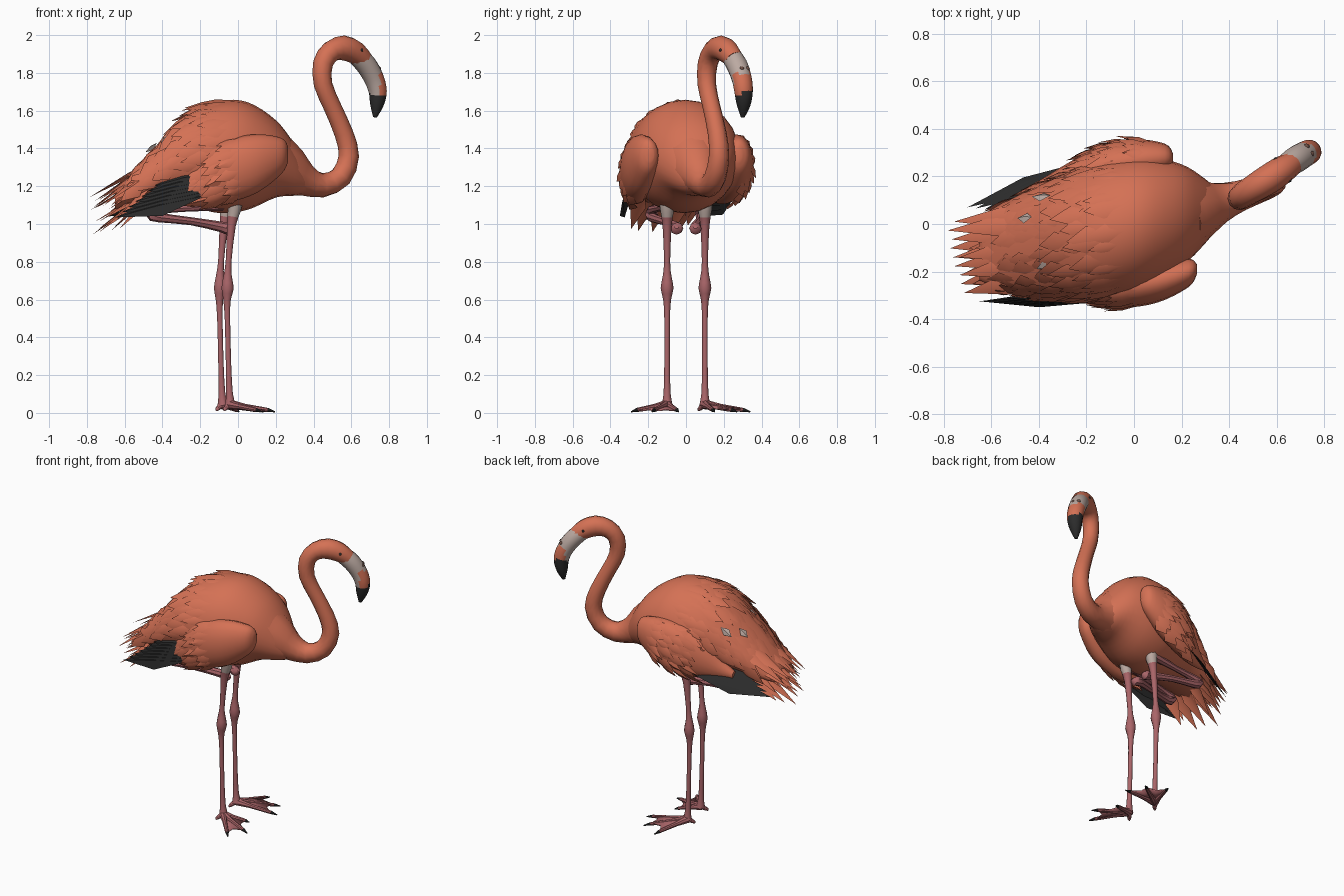
import bpy, bmesh, math, random
from mathutils import Vector

random.seed(4)
if "Cube" in bpy.data.objects:
    bpy.data.objects.remove(bpy.data.objects["Cube"])


def material(name, rgb):
    m = bpy.data.materials.new(name)
    m.use_nodes = True
    m.diffuse_color = (*rgb, 1)
    m.node_tree.nodes["Principled BSDF"].inputs["Base Color"].default_value = (*rgb, 1)
    return m


CORAL = material("coral plumage", (0.66, 0.165, 0.09))
PINK = material("dusky pink skin", (0.40, 0.13, 0.14))
BLACK = material("black", (0.025, 0.025, 0.025))
PALE = material("pale bill", (0.50, 0.40, 0.36))
BROWN = material("nostril brown", (0.16, 0.08, 0.06))


def finish(name, bm, mats, rule=None, angle=40):
    mesh = bpy.data.meshes.new(name)
    for f in bm.faces:
        f.smooth = True
        if rule:
            f.material_index = rule(f.calc_center_median())
    bm.to_mesh(mesh)
    bm.free()
    for m in mats:
        mesh.materials.append(m)
    mesh.set_sharp_from_angle(angle=math.radians(angle))
    ob = bpy.data.objects.new(name, mesh)
    bpy.context.collection.objects.link(ob)
    return ob


def smooth_rows(rows, steps):
    """Catmull-Rom interpolation of centre and radius rows."""
    rows = [tuple(r) if len(r) == 5 else (*r, r[3]) for r in rows]
    out = []
    for i in range(len(rows) - 1):
        a, b = rows[max(i - 1, 0)], rows[i]
        c, d = rows[i + 1], rows[min(i + 2, len(rows) - 1)]
        for s in range(steps):
            t = s / steps
            out.append([0.5 * (2 * q + (r - p) * t + (2 * p - 5 * q + 4 * r - w) * t * t
                        + (3 * q - p - 3 * r + w) * t ** 3) for p, q, r, w in zip(a, b, c, d)])
    return out + [list(rows[-1])]


def loft(name, rows, mats, n=12, steps=3, side=(0, 1, 0), upright=False, rule=None):
    """Skin rings of (x, y, z, side radius, other radius)."""
    rows = smooth_rows(rows, steps)
    bm, rings = bmesh.new(), []
    for i, row in enumerate(rows):
        c = Vector(row[:3])
        t = Vector(rows[min(i + 1, len(rows) - 1)][:3]) - Vector(rows[max(i - 1, 0)][:3])
        t = Vector((-1, 0, 0)) if upright else t.normalized()
        u = Vector(side)
        u = (u - t * u.dot(t)).normalized()
        v = t.cross(u)
        rings.append([bm.verts.new(c + u * math.cos(k * math.tau / n) * row[3]
                                   + v * math.sin(k * math.tau / n) * row[4]) for k in range(n)])
    for a, b in zip(rings, rings[1:]):
        for k in range(n):
            bm.faces.new((a[k], a[(k + 1) % n], b[(k + 1) % n], b[k]))
    bm.faces.new(rings[0])
    bm.faces.new(rings[-1])
    bmesh.ops.recalc_face_normals(bm, faces=bm.faces[:])
    finish(name, bm, mats, rule)
    return rows


def feather(bm, base, tip, normal, width):
    """Pointed blade with a raised central ridge."""
    d = tip - base
    w = normal.cross(d).normalized() * width / 2
    n = normal.normalized()
    mid = base + d * 0.5
    b, t, m, l, r = [bm.verts.new(p) for p in (
        base, tip, mid + n * width * 0.14, mid + w - n * 0.006, mid - w - n * 0.006)]
    for f in ((b, m, l), (b, r, m), (m, t, l), (r, t, m)):
        bm.faces.new(f)


def plumage(name, rows, x_from, x_to, angles, length, width, lift):
    """Rows of feathers swept back over a lofted part, looser to the rear."""
    bm = bmesh.new()

    def spot(row, a):
        return Vector((row[0], row[1] + math.cos(a) * row[3], row[2] + math.sin(a) * row[4]))

    for i in range(0, len(rows) - 1, 2):
        row, nxt = rows[i], rows[i + 1]
        if not x_to < row[0] < x_from:
            continue
        loose = min(1, 0.25 + (x_from - row[0]) * 2)
        for deg in angles:
            a = math.radians(deg + random.uniform(-6, 6))
            n = Vector((0, math.cos(a) / row[3], math.sin(a) / row[4])).normalized()
            p = spot(row, a)
            d = (spot(nxt, a) - p).normalized() + n * random.uniform(0.3, 1.2) * lift * loose
            d.z -= 0.05 + 0.12 * abs(math.cos(a))
            size = length * random.uniform(0.8, 1.25)
            feather(bm, p - n * 0.004, p + d.normalized() * size, n, width * random.uniform(0.8, 1.2))
    finish(name, bm, [CORAL], angle=50)


# Body, turned slightly so the tail swings to the right
trunk = [(0.36, 1.235, 0.07, 0.07), (0.3, 1.285, 0.135, 0.135), (0.2, 1.345, 0.215, 0.205),
         (0.05, 1.36, 0.275, 0.285), (-0.1, 1.355, 0.29, 0.297), (-0.25, 1.345, 0.27, 0.252),
         (-0.4, 1.28, 0.235, 0.168), (-0.55, 1.19, 0.18, 0.095), (-0.65, 1.12, 0.12, 0.04)]
body = loft("body", [(x, 0.18 * x, z, w, h) for x, z, w, h in trunk], [CORAL], 24, 4, upright=True)
plumage("body_feathers", body, 0.02, -0.54, range(0, 181, 15), 0.17, 0.085, 0.09)

# Pale feathers on the back
bm = bmesh.new()
for base, tip, n in (((-0.34, -0.17, 1.48), (-0.41, -0.19, 1.43), (-0.3, -0.8, 0.6)),
                     ((-0.35, 0.12, 1.45), (-0.43, 0.115, 1.40), (-0.4, 0.8, 0.6)),
                     ((-0.43, 0.03, 1.43), (-0.49, 0.025, 1.38), (-0.6, 0.5, 0.6))):
    feather(bm, Vector(base), Vector(tip), Vector(n), 0.05)
finish("pale_back_feathers", bm, [PALE])

# Folded wings
wing = [(0.265, -0.19, 1.37, 0.02, 0.04), (0.23, -0.205, 1.36, 0.06, 0.095),
        (0.1, -0.24, 1.32, 0.09, 0.155), (-0.05, -0.26, 1.28, 0.092, 0.165),
        (-0.18, -0.26, 1.23, 0.07, 0.125), (-0.28, -0.26, 1.18, 0.045, 0.065),
        (-0.36, -0.27, 1.15, 0.02, 0.025)]
left_wing = [(x - 0.1, 0.36 * x - y - 0.01, z, w, h) for x, y, z, w, h in wing]
for name, rows, angles in (("right_wing", wing, range(105, 246, 20)),
                           ("left_wing", left_wing, range(-65, 76, 20))):
    surface = loft(name, rows, [CORAL], 16, 4, upright=True)
    plumage(name + "_feathers", surface, 0.08, -0.2, angles, 0.14, 0.07, 0.09)

# Black flight feathers behind each wing, lowest and longest first
for name, base, tip, normal in (
        ("right_flight_feathers", Vector((-0.17, -0.33, 1.15)), Vector((-0.65, -0.325, 1.035)), (0, -1, 0.6)),
        ("left_flight_feathers", Vector((-0.22, 0.26, 1.15)), Vector((-0.7, 0.07, 1.04)), (0.35, 1, 0.8))):
    bm = bmesh.new()
    for k in range(7):
        inward = Vector((0, -0.005 * k * normal[1], 0))
        feather(bm, base + Vector((0.005 * k, 0, 0.02 * k)) + inward,
                tip + Vector((0.035 * k, 0, 0.028 * k)) + inward, Vector(normal), 0.11)
    finish(name, bm, [BLACK])

# Tail fan, in three layers
bm = bmesh.new()
for layer in range(3):
    for k in range(9):
        s = k / 8
        base = Vector((-0.36 - 0.03 * layer, -0.22 + 0.27 * s, 1.38 - 0.09 * layer))
        tip = Vector((-0.67 - 0.07 * s - random.uniform(-0.05, 0.06), -0.29 + 0.3 * s,
                      1.13 - 0.07 * layer + random.uniform(-0.05, 0.03)))
        feather(bm, base, tip, Vector((-0.45, 0.5 * (s - 0.5), 0.9)), 0.09)
finish("tail_feathers", bm, [CORAL], angle=50)

# Curved neck running into the head
FACING = Vector((-0.55, 0.83, 0))
loft("neck_and_head", [
    (0.2, 0.045, 1.31, 0.165, 0.17), (0.28, 0.065, 1.27, 0.128, 0.135), (0.36, 0.09, 1.23, 0.087, 0.085),
    (0.45, 0.12, 1.205, 0.064),
    (0.545, 0.155, 1.25, 0.058), (0.587, 0.175, 1.36, 0.054), (0.56, 0.165, 1.48, 0.05),
    (0.5, 0.135, 1.62, 0.047), (0.45, 0.11, 1.74, 0.049), (0.45, 0.115, 1.85, 0.053),
    (0.495, 0.145, 1.915, 0.057), (0.56, 0.185, 1.932, 0.062, 0.066),
    (0.62, 0.225, 1.908, 0.06, 0.062), (0.665, 0.255, 1.87, 0.05)], [CORAL], 12, 2, FACING)


# Hooked bill: pale base, coral outer bend, black tip
def bill_colour(c):
    if c.z < 1.695 + 0.4 * (c.y - 0.3):
        return 2
    return 1 if c.z < 1.8 and c.x * 0.83 + c.y * 0.55 > 0.762 else 0


loft("bill", [(0.63, 0.235, 1.895, 0.05, 0.055), (0.68, 0.27, 1.84, 0.056, 0.056),
              (0.72, 0.295, 1.77, 0.054, 0.053), (0.74, 0.305, 1.70, 0.05, 0.048),
              (0.735, 0.305, 1.63, 0.037, 0.036), (0.725, 0.3, 1.565, 0.01, 0.01)],
     [PALE, CORAL, BLACK], 16, 4, FACING, rule=bill_colour)

# Eyes and nostrils
for label, s in (("left", 1), ("right", -1)):
    for part, spot, out, radius, mat in (("eye", (0.625, 0.228, 1.92), 0.053, 0.009, BLACK),
                                         ("nostril", (0.735, 0.31, 1.822), 0.018, 0.013, BROWN)):
        bm = bmesh.new()
        bmesh.ops.create_uvsphere(bm, u_segments=10, v_segments=6, radius=radius)
        bmesh.ops.translate(bm, verts=bm.verts[:], vec=Vector(spot) + FACING * out * s)
        finish(f"{label}_{part}", bm, [mat])

# Legs, each with a knobbly joint and a webbed foot
LEG = [(-0.015, 1.12, 0.042), (-0.02, 1.07, 0.036), (-0.035, 0.99, 0.024), (-0.05, 0.8, 0.016),
       (-0.055, 0.72, 0.024), (-0.055, 0.66, 0.034), (-0.058, 0.6, 0.021), (-0.056, 0.5, 0.015),
       (-0.05, 0.25, 0.015), (-0.045, 0.1, 0.019), (-0.04, 0.04, 0.03)]
TOES = {"right": ((0.17, -0.19), (0.24, -0.08), (0.16, 0.06)),
        "left": ((0.09, 0.24), (0.22, 0.17), (0.28, 0.05))}
for name, y, dx in (("right", -0.1, 0), ("left", 0.1, -0.04)):
    loft(name + "_leg", [(x + dx, y, z, r) for x, z, r in LEG], [PINK, PALE], 10, 2,
         rule=lambda c: int(c.z > 1.035))
    ankle = Vector((-0.045 + dx, y, 0.045))
    tips = [ankle + Vector((a, b, -0.035)) for a, b in TOES[name]]
    hind = ankle + Vector((-0.03, -0.035, -0.03))
    for k, tip in enumerate(tips + [hind]):
        d = tip - ankle
        rows = [(*(ankle + d * t + Vector((0, 0, lift))), r) for t, r, lift in
                ((0, 0.026, 0), (0.35, 0.015, 0), (0.75, 0.012, 0), (0.85, 0.011, 0), (1, 0.003, -0.004))]
        loft(f"{name}_toe_{k + 1}", rows, [PINK, BLACK], 8, 1, (-d.y, d.x, 0),
             rule=lambda c: int((c - ankle).length > d.length * 0.83 and k < 3))
    bm = bmesh.new()
    for a, b in zip(tips, tips[1:]):
        p, q = ankle.lerp(a, 0.82), ankle.lerp(b, 0.82)
        inner = ankle.lerp((a + b) / 2, 0.7)
        bm.faces.new([bm.verts.new(v) for v in (ankle, p, inner, q)])
    bmesh.ops.recalc_face_normals(bm, faces=bm.faces[:])
    web = finish(name + "_foot_web", bm, [PINK])
    web.modifiers.new("thickness", "SOLIDIFY").thickness = 0.008

# Folded limbs tucked under the belly
for name, hock_y, s in (("right_folded_limb", -0.18, -1), ("left_folded_limb", 0.08, 1)):
    loft(name, [(-0.08, 0.1 * s, 1.1, 0.03), (-0.26, 0.5 * hock_y + 0.05 * s, 1.085, 0.019),
                (-0.42, hock_y, 1.075, 0.024), (-0.46, hock_y, 1.055, 0.034), (-0.42, hock_y, 1.035, 0.026),
                (-0.25, 0.5 * hock_y + 0.03 * s, 1.015, 0.021), (-0.09, 0.05 * s, 0.985, 0.028),
                (-0.05, 0.05 * s, 0.975, 0.032), (-0.03, 0.05 * s, 0.985, 0.012)],
         [PINK], 8, 2)
